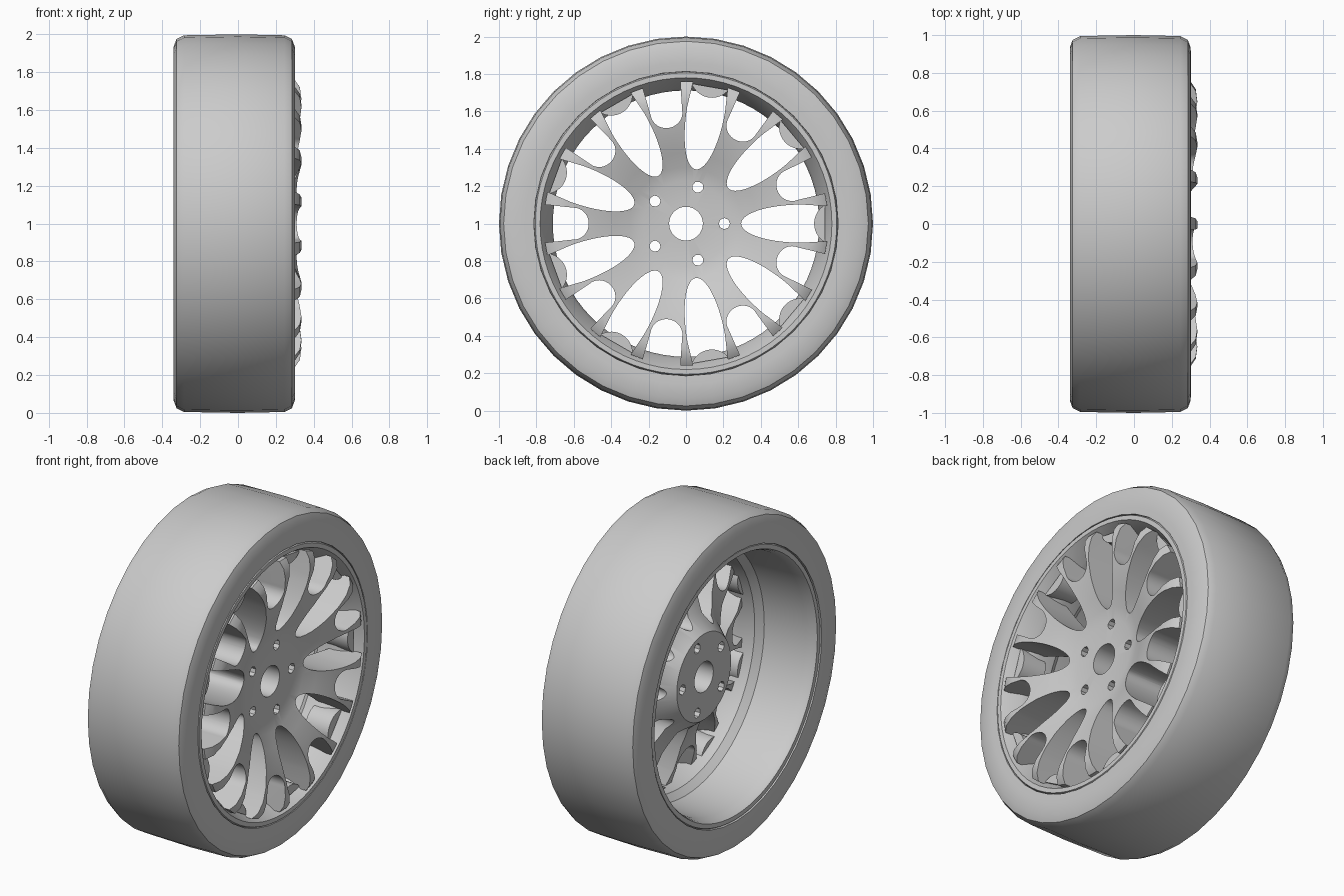
import bpy, bmesh
from math import sin, cos, pi, sqrt, radians

cube = bpy.data.objects.get("Cube")
if cube:
    bpy.data.objects.remove(cube, do_unlink=True)

AXLE_Z = 1.0
SPOKES = 9

grey = bpy.data.materials.new("plain_grey")
grey.use_nodes = True
COLOUR = (0.6, 0.6, 0.6, 1)
grey.diffuse_color = COLOUR
grey.node_tree.nodes["Principled BSDF"].inputs["Base Color"].default_value = COLOUR


def finish(name, bm):
    bmesh.ops.recalc_face_normals(bm, faces=bm.faces)
    mesh = bpy.data.meshes.new(name)
    bm.to_mesh(mesh)
    bm.free()
    mesh.materials.append(grey)
    obj = bpy.data.objects.new(name, mesh)
    bpy.context.collection.objects.link(obj)
    return obj


def smooth(obj, angle):
    bpy.ops.object.select_all(action='DESELECT')
    obj.select_set(True)
    bpy.context.view_layer.objects.active = obj
    bpy.ops.object.shade_smooth_by_angle(angle=radians(angle))


def revolve(name, profile, steps):
    """Turn a closed (x, radius) outline around the axle."""
    bm = bmesh.new()
    rings = []
    for i in range(steps):
        a = 2 * pi * i / steps
        rings.append([bm.verts.new((x, r * cos(a), r * sin(a) + AXLE_Z)) for x, r in profile])
    n = len(profile)
    for i in range(steps):
        p, q = rings[i], rings[(i + 1) % steps]
        for j in range(n):
            k = (j + 1) % n
            bm.faces.new((p[j], p[k], q[k], q[j]))
    return finish(name, bm)


def prism(bm, outline, angle, x0, x1):
    """Extrude a (radial, sideways) outline along the axle, turned by angle."""
    c, s = cos(angle), sin(angle)
    ends = [[bm.verts.new((x, u * c - v * s, u * s + v * c + AXLE_Z)) for u, v in outline]
            for x in (x0, x1)]
    n = len(outline)
    bm.faces.new(ends[0])
    bm.faces.new(ends[1])
    for i in range(n):
        j = (i + 1) % n
        bm.faces.new((ends[0][i], ends[0][j], ends[1][j], ends[1][i]))


def slot(start, middle, half, outer, outer_half, steps=14):
    """Half ellipse at the hub end, straight sides out to the rim."""
    side = []
    for i in range(1, steps + 1):
        t = pi / 2 * i / steps
        side.append((middle - (middle - start) * cos(t), half * sin(t)))
    side.append((outer, outer_half))
    return [(start, 0)] + side + [(u, -v) for u, v in reversed(side)]


def circle(u, v, r, steps):
    return [(u + r * cos(2 * pi * i / steps), v + r * sin(2 * pi * i / steps))
            for i in range(steps)]


# Tyre
tyre = revolve("tyre", [
    (0.30, 0.814), (0.302, 0.86), (0.30, 0.935), (0.285, 0.975), (0.245, 0.995),
    (0.0, 1.0), (-0.285, 0.995), (-0.325, 0.975), (-0.34, 0.935), (-0.34, 0.814),
    (-0.30, 0.812), (0.27, 0.812)], 40)
smooth(tyre, 35)

# Rim barrel with front and back lips
rim = revolve("rim", [
    (0.302, 0.806), (0.302, 0.78), (0.285, 0.77), (0.20, 0.725), (0.15, 0.712),
    (0.04, 0.715), (0.0, 0.75), (-0.27, 0.762), (-0.32, 0.772), (-0.335, 0.78),
    (-0.335, 0.806), (-0.29, 0.83), (0.25, 0.83)], 72)
smooth(rim, 35)

# Dished wheel centre, before the openings are cut
centre = revolve("spoke_centre", [
    (0.215, 0.09), (0.215, 0.23), (0.232, 0.30), (0.265, 0.38), (0.30, 0.48),
    (0.325, 0.58), (0.335, 0.66), (0.327, 0.72), (0.30, 0.76), (0.22, 0.76),
    (0.12, 0.72), (0.08, 0.62), (0.04, 0.47), (-0.02, 0.34), (-0.12, 0.26),
    (-0.12, 0.09)], 90)

# Openings: long slots, short slots between them, bolt holes
bm = bmesh.new()
long_slot = slot(0.295, 0.62, 0.102, 0.85, 0.088)
short_slot = slot(0.52, 0.60, 0.085, 0.85, 0.112)
for i in range(SPOKES):
    a = 2 * pi * i / SPOKES
    prism(bm, long_slot, a, -0.5, 0.5)
    prism(bm, short_slot, a + pi / SPOKES, -0.5, 0.5)
for i in range(5):
    prism(bm, circle(0.205, 0, 0.03, 8), 2 * pi * i / 5, -0.5, 0.5)
cutter = finish("opening_cutter", bm)
cutter.hide_render = True

cut = centre.modifiers.new("openings", 'BOOLEAN')
cut.operation = 'DIFFERENCE'
cut.solver = 'EXACT'
cut.object = cutter
bpy.context.view_layer.update()
graph = bpy.context.evaluated_depsgraph_get()
result = bpy.data.meshes.new_from_object(centre.evaluated_get(graph))
centre.modifiers.clear()
centre.data = result
bpy.data.objects.remove(cutter, do_unlink=True)
smooth(centre, 30)

# Rounded scallops joining the fork tips at the end of each long slot
bm = bmesh.new()
R, C = 0.115, 0.80
inner = [(C - R * cos(t), R * sin(t)) for t in [radians(-60 + 8 * i) for i in range(16)]]
for i in range(SPOKES):
    prism(bm, inner, 2 * pi * i / SPOKES, 0.10, 0.255)
smooth(finish("rim_scallops", bm), 30)
